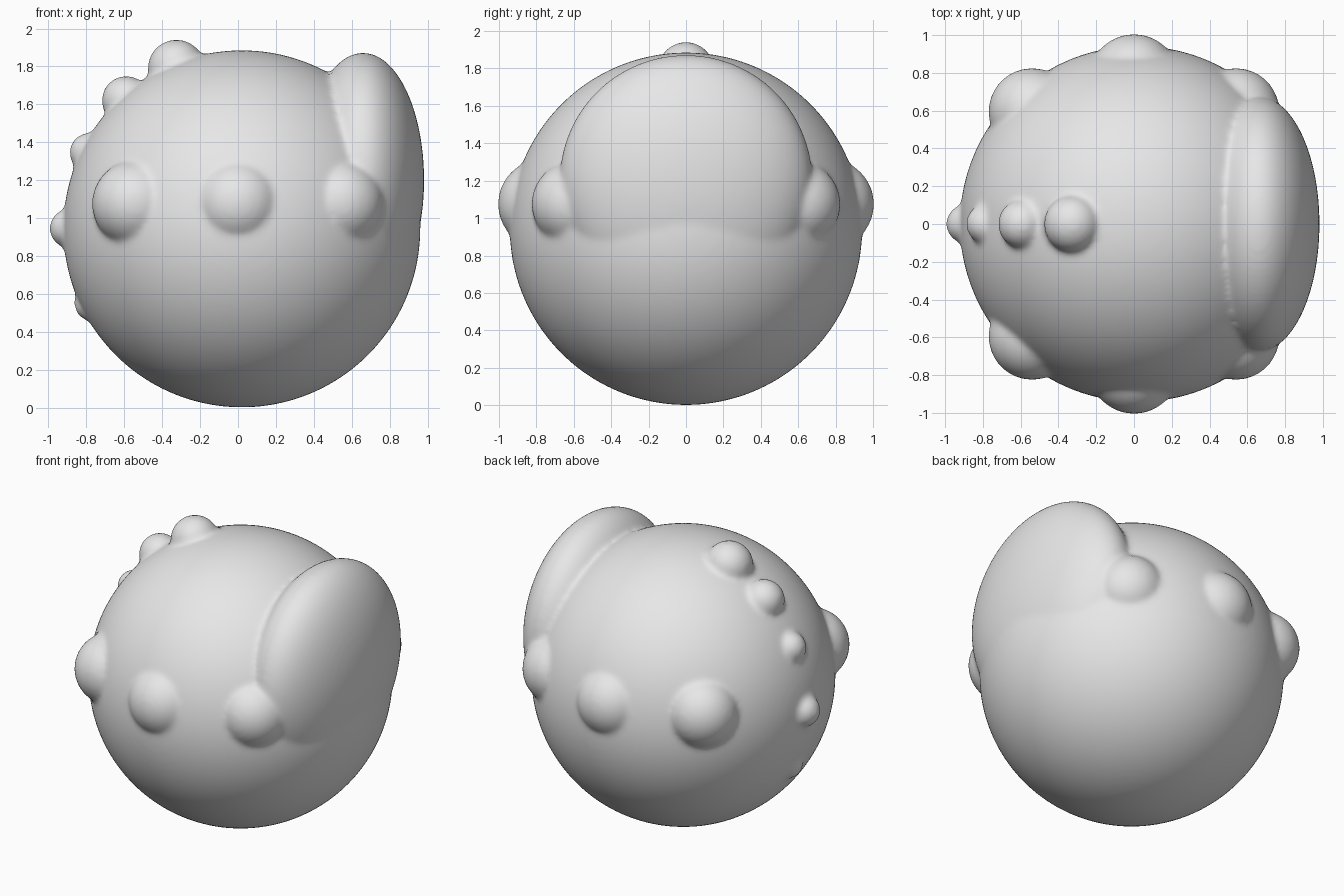
import bpy, bmesh
from mathutils import Matrix, Vector

if "Cube" in bpy.data.objects:
    bpy.data.objects.remove(bpy.data.objects["Cube"])

clay = bpy.data.materials.new("plain_grey")
clay.diffuse_color = (0.8, 0.8, 0.8, 1)
clay.use_nodes = True
clay.node_tree.nodes["Principled BSDF"].inputs["Base Color"].default_value = clay.diffuse_color

bm = bmesh.new()


def blob(center, radii, detail=5):
    """Add an ellipsoid to the shared mesh."""
    if not isinstance(radii, tuple):
        radii = (radii,) * 3
    m = Matrix.Translation(Vector(center)) @ Matrix.Diagonal((*radii, 1))
    bmesh.ops.create_icosphere(bm, subdivisions=detail, radius=1, matrix=m)


# main round body
blob((0.02, 0, 0.943), 0.942, 6)

# large flattened lobe on the right
blob((0.66, 0, 1.2), (0.322, 0.675, 0.672), 6)

# six knobs around the middle
for side in (-1, 1):
    blob((0, side * 0.765, 1.075), 0.24)
    for x in (-0.54, 0.54):
        blob((x, side * 0.595, 1.075), 0.23)

# row of shrinking knobs down the left
for x, z, r in ((-0.325, 1.79, 0.152), (-0.59, 1.62, 0.13),
                (-0.785, 1.345, 0.105), (-0.89, 0.945, 0.105),
                (-0.77, 0.55, 0.095)):
    blob((x, 0, z), r, 4)

mesh = bpy.data.meshes.new("knobbly_body")
bm.to_mesh(mesh)
bm.free()
mesh.materials.append(clay)
mesh.shade_smooth()
body = bpy.data.objects.new("knobbly_body", mesh)
bpy.context.collection.objects.link(body)

# fuse everything into one skin and soften the joins
fuse = body.modifiers.new("fuse", 'REMESH')
fuse.mode = 'VOXEL'
fuse.voxel_size = 0.016
fuse.use_smooth_shade = True
soften = body.modifiers.new("soften", 'SMOOTH')
soften.factor = 0.5
soften.iterations = 12
